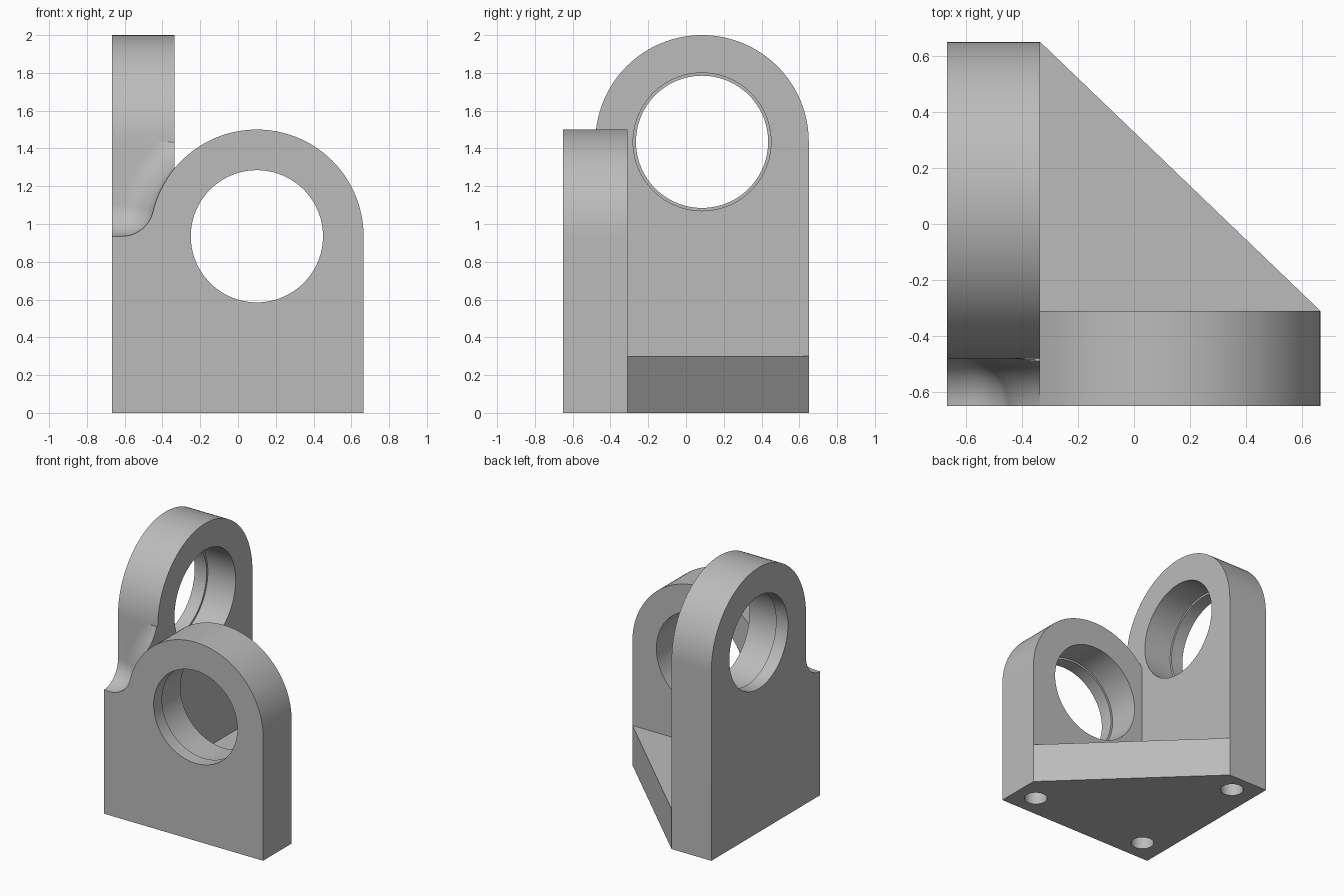
import bpy, bmesh
from math import sin, cos, acos, atan2, pi, radians

if "Cube" in bpy.data.objects:
    bpy.data.objects.remove(bpy.data.objects["Cube"])

grey = bpy.data.materials.new("light grey")
grey.use_nodes = True
COLOR = (0.5, 0.5, 0.5, 1)
grey.diffuse_color = COLOR
grey.node_tree.nodes["Principled BSDF"].inputs["Base Color"].default_value = COLOR

# Main dimensions
W, D = 0.667, 0.65           # half width and half depth
INNER_X, INNER_Y = -0.335, -0.31
R = 0.565                    # outer radius of both lugs
FX, FZ = 0.1, 0.935          # front lug centre
SY, SZ = 0.085, 1.435        # side lug centre
EDGE = SY - R                # front edge of the side lug
FIL = EDGE + D               # fillet radius


def loft(name, sections):
    """Solid through matching closed sections."""
    bm = bmesh.new()
    rings = [[bm.verts.new(p) for p in s] for s in sections]
    n = len(rings[0])
    for a, b in zip(rings, rings[1:]):
        for i in range(n):
            j = (i + 1) % n
            bm.faces.new((a[i], a[j], b[j], b[i]))
    bm.faces.new(rings[0][::-1])
    bm.faces.new(rings[-1])
    bmesh.ops.recalc_face_normals(bm, faces=bm.faces)
    me = bpy.data.meshes.new(name)
    bm.to_mesh(me)
    bm.free()
    me.materials.append(grey)
    ob = bpy.data.objects.new(name, me)
    bpy.context.collection.objects.link(ob)
    return ob


def prism(name, profile, axis, lo, hi):
    place = {"x": lambda u, v, t: (t, u, v),
             "y": lambda u, v, t: (u, t, v),
             "z": lambda u, v, t: (u, v, t)}[axis]
    return loft(name, [[place(u, v, t) for u, v in profile] for t in (lo, hi)])


def arc(cx, cy, r, a0, a1, n):
    return [(cx + r * cos(a0 + (a1 - a0) * i / n),
             cy + r * sin(a0 + (a1 - a0) * i / n)) for i in range(n + 1)]


def circle(cx, cy, r, n=96):
    return arc(cx, cy, r, 0, 2 * pi, n)[:-1]


def combine(body, other, operation):
    mod = body.modifiers.new(operation, "BOOLEAN")
    mod.operation, mod.solver, mod.object = operation, "EXACT", other
    bpy.ops.object.select_all(action="DESELECT")
    bpy.context.view_layer.objects.active = body
    body.select_set(True)
    bpy.ops.object.modifier_apply(modifier=mod.name)
    bpy.data.objects.remove(other)


# Side lug
body = prism("bracket_body",
             [(EDGE, 0), (D, 0)] + arc(SY, SZ, R, 0, pi, 64),
             "x", -W, INNER_X)

# Front lug, up to the side lug's inner face
front = prism("front_lug",
              [(INNER_X, 0), (FX + R, 0)]
              + arc(FX, FZ, R, 0, acos((INNER_X - FX) / R), 56),
              "y", -D, INNER_Y)

# Corner with a rolling-ball fillet between the two lugs
CX = FX - ((R + FIL) ** 2 - FIL ** 2) ** 0.5
CZ = FZ + FIL
toward = atan2(FZ - CZ, FX - CX)


def corner_section(y, rho):
    r = R + FIL - rho
    top = [(-W, CZ - rho)]
    top += arc(CX, CZ, rho, -pi / 2, toward, 12)
    top += arc(FX, FZ, r, toward + pi, acos((INNER_X - FX) / r), 20)[1:]
    loop = [(-W, 0)] + top + [(INNER_X, 0)]
    return [(x, y, min(z, SZ)) for x, z in loop]


STEPS = 14
sections = []
for i in range(STEPS + 1):
    t = pi / 2 * i / STEPS
    sections.append(corner_section(-D + FIL * sin(t), max(FIL * cos(t), 0.001)))
sections.append(corner_section(EDGE + 0.03, 0.001))
corner = loft("filleted_corner", sections)

# Triangular base
base = prism("triangular_base",
             [(INNER_X, INNER_Y), (FX + R, INNER_Y), (INNER_X, D)],
             "z", 0, 0.3)

for part in (corner, front, base):
    combine(body, part, "UNION")

# Stepped bores: narrow through the outer face, wider from the inside
for lug, axis, centre, outer in (("front", "y", (FX, FZ), -D),
                                 ("side", "x", (SY, SZ), -W)):
    for kind, radius, start in (("bore", 0.35, outer - 0.1),
                                ("counterbore", 0.365, outer + 0.1)):
        cutter = prism(lug + "_" + kind, circle(*centre, radius), axis, start, -0.2)
        combine(body, cutter, "DIFFERENCE")

# Blind mounting holes underneath
for x, y in ((-0.48, 0.5), (-0.48, -0.48), (0.5, -0.48)):
    cutter = prism("mounting_hole", circle(x, y, 0.08, 40), "z", -0.1, 0.35)
    combine(body, cutter, "DIFFERENCE")

bpy.ops.object.select_all(action="DESELECT")
body.select_set(True)
bpy.context.view_layer.objects.active = body
bpy.ops.object.shade_smooth_by_angle(angle=radians(30))
